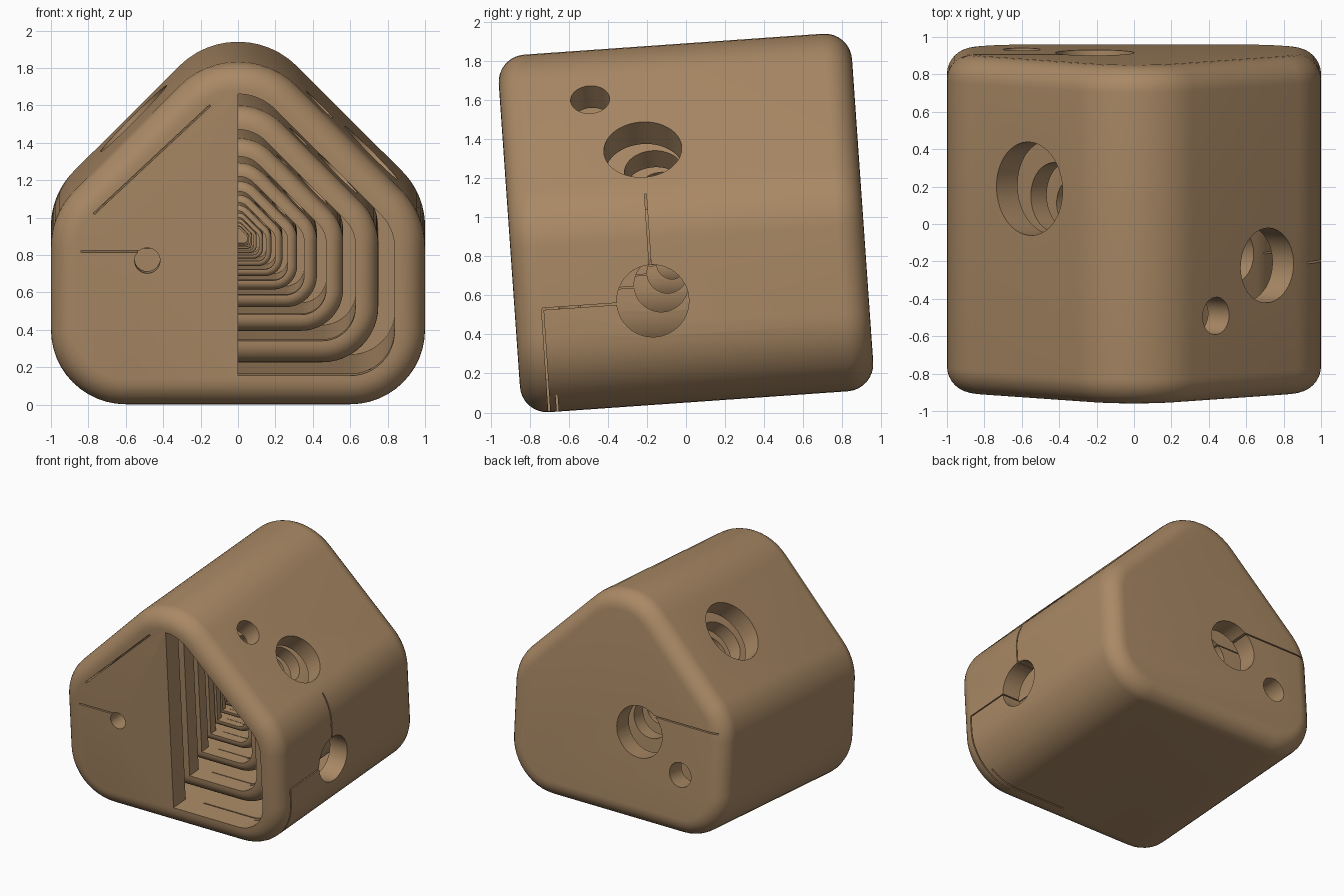
import bpy, bmesh
from math import sin, cos, pi, radians
from mathutils import Vector, Matrix

if "Cube" in bpy.data.objects:
    bpy.data.objects.remove(bpy.data.objects["Cube"])

TILT = Matrix.Translation((0, 0, 0.97)) @ Matrix.Rotation(radians(4), 4, 'X') @ Matrix.Translation((0, 0, -0.917))
CENTRE = Vector((0, 0, 0.9))      # nested shells shrink towards this point
HALF, FILLET, WALL = 0.907, 0.14, 0.16
# house corners: x, z, arc start, arc end, corner radius
CORNERS = [(1, 0, -90, 0, 0.40), (1, 1.02, 0, 45, 0.42), (0, 2.02, 45, 135, 0.445),
           (-1, 1.02, 135, 180, 0.42), (-1, 0, 180, 270, 0.40)]


def profile(inset, shrink=None, steps=12):
    """Rounded pentagon, inset from the outer outline."""
    pts = []
    for x, z, a, b, r in CORNERS:
        r -= inset if shrink is None else shrink
        a, b = radians(a), radians(b)
        n = Vector((cos(a) + cos(b), sin(a) + sin(b)))
        c = Vector((x, z)) - n * (inset + r) / (1 + cos(b - a))
        for i in range(steps + 1):
            t = a + (b - a) * i / steps
            pts.append((c.x + r * cos(t), c.y + r * sin(t)))
    return pts


def loft(name, rings):
    """Closed solid from (y, outline) rings, tilted into place."""
    bm = bmesh.new()
    loops = [[bm.verts.new(TILT @ Vector((x, y, z))) for x, z in pts] for y, pts in rings]
    for p, q in zip(loops, loops[1:]):
        for i in range(len(p)):
            j = (i + 1) % len(p)
            bm.faces.new((p[i], p[j], q[j], q[i]))
    bm.faces.new(loops[0])
    bm.faces.new(loops[-1])
    return finish(name, bm)


def finish(name, bm):
    bmesh.ops.recalc_face_normals(bm, faces=bm.faces)
    me = bpy.data.meshes.new(name)
    bm.to_mesh(me)
    bm.free()
    ob = bpy.data.objects.new(name, me)
    bpy.context.collection.objects.link(ob)
    return ob


cutters = []


def hole(point, normal, radius, depth=0.36):
    """Round hole through one wall, square to its surface."""
    n = TILT.to_3x3() @ Vector(normal).normalized()
    m = Matrix.Translation(point) @ n.to_track_quat('Z', 'Y').to_matrix().to_4x4()
    bm = bmesh.new()
    bmesh.ops.create_cone(bm, cap_ends=True, segments=48, radius1=radius, radius2=radius, depth=depth, matrix=m)
    cutters.append(finish("hole_cutter", bm))


def slit(p, q, normal, width=0.01, depth=0.42):
    """Hairline gap through a wall from p to q."""
    p, q = Vector(p), Vector(q)
    n = (TILT.to_3x3() @ Vector(normal)).normalized()
    u = (q - p).normalized()
    n = (n - u * n.dot(u)).normalized()
    v = n.cross(u)
    rot = Matrix((u, v, n)).transposed().to_4x4()
    m = Matrix.Translation((p + q) / 2) @ rot @ Matrix.Diagonal(((q - p).length, width, depth, 1))
    bm = bmesh.new()
    bmesh.ops.create_cube(bm, size=1, matrix=m)
    cutters.append(finish("slit_cutter", bm))


# outer house body with rounded ends
rings = []
N = 8
for i in range(N + 1):
    a = pi / 2 * i / N
    rings.append((-(HALF - FILLET) - FILLET * cos(a), profile(FILLET * (1 - sin(a)))))
rings += [(-y, pts) for y, pts in reversed(rings)]
shell = loft("house_shell", rings)

# hollow inside and the open right half of the front
inner = profile(WALL)
cutters.append(loft("cavity_cutter", [(-HALF + WALL, inner), (HALF - WALL, inner)]))
edge = profile(WALL + 0.003)
half = [(max(x, 0), z) for x, z in edge if x > -1e-5] + [(0, edge[0][1])]
cutters.append(loft("opening_cutter", [(-1.2, half), (-0.6, half)]))

# round holes in roof, right wall, back and front
hole((0.42, -0.49, 1.585), (1, 0, 1), 0.10)
hole((0.69, -0.22, 1.325), (1, 0, 1), 0.20)
hole((0.98, -0.17, 0.572), (1, 0, 0), 0.185)
hole((-0.54, 0.19, 1.51), (-1, 0, 1), 0.25)
hole((-0.21, 0.91, 0.87), (0, 1, 0), 0.21)
hole((-0.60, 0.92, 0.62), (0, 1, 0), 0.10)
hole((-0.485, -0.89, 0.77), (0, -1, 0), 0.068)

# hairline gaps
slit((1, -0.208, 1.12), (1, -0.18, 0.70), (1, 0, 0))
slit((1, -0.30, 0.56), (1, -0.735, 0.53), (1, 0, 0))
slit((0.9, -0.735, 0.53), (0.9, -0.70, 0.0), (1, 0, 0), depth=0.5)
slit((0.85, -0.66, 0.05), (0.15, -0.66, 0.05), (0, 0, 1))
slit((-0.84, -0.89, 0.82), (-0.50, -0.89, 0.82), (0, -1, 0))
slit((-0.77, -0.92, 1.02), (-0.15, -0.94, 1.60), (0, -1, 0))
slit((-0.30, 0.90, 1.03), (-0.92, 0.90, 1.03), (0, 1, 0))

for c in cutters:
    c.hide_render = True
    mod = shell.modifiers.new("cut", 'BOOLEAN')
    mod.operation = 'DIFFERENCE'
    mod.solver = 'EXACT'
    mod.object = c
bpy.context.view_layer.update()
dg = bpy.context.evaluated_depsgraph_get()
mesh = bpy.data.meshes.new_from_object(shell.evaluated_get(dg))
shell.modifiers.clear()
shell.data = mesh
for c in cutters:
    bpy.data.objects.remove(c)

# wood colour and smooth shading
mat = bpy.data.materials.new("warm_wood")
mat.diffuse_color = (0.40, 0.25, 0.13, 1)
mat.use_nodes = True
mat.node_tree.nodes["Principled BSDF"].inputs["Base Color"].default_value = mat.diffuse_color
mesh.materials.clear()
mesh.materials.append(mat)
for p in mesh.polygons:
    p.use_smooth = True
    p.material_index = 0
mesh.set_sharp_from_angle(angle=radians(30))

# nested smaller shells
for k in range(1, 11):
    s = 0.75 ** k
    ob = bpy.data.objects.new(f"nested_shell_{k}", mesh)
    ob.scale = (s, s, s)
    ob.location = CENTRE * (1 - s)
    bpy.context.collection.objects.link(ob)
